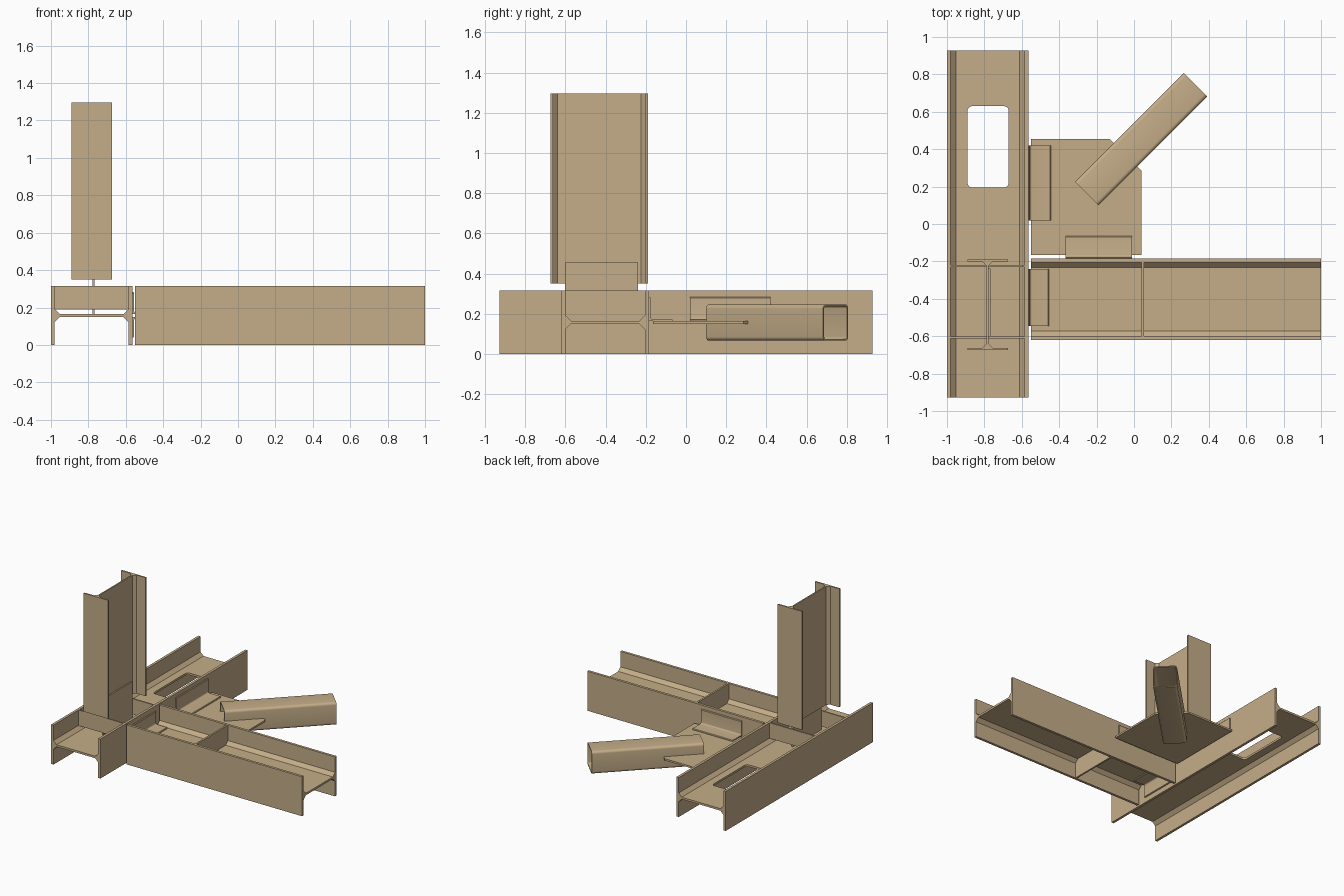
import bpy, bmesh, math
from mathutils import Matrix, Vector

if "Cube" in bpy.data.objects:
    bpy.data.objects.remove(bpy.data.objects["Cube"])

STEEL = bpy.data.materials.new("steel")
STEEL.diffuse_color = (0.56, 0.42, 0.25, 1)
STEEL.use_nodes = True
STEEL.node_tree.nodes["Principled BSDF"].inputs["Base Color"].default_value = STEEL.diffuse_color


def finish(name, bm, smooth=False):
    bmesh.ops.recalc_face_normals(bm, faces=bm.faces)
    me = bpy.data.meshes.new(name)
    bm.to_mesh(me)
    bm.free()
    me.materials.append(STEEL)
    ob = bpy.data.objects.new(name, me)
    bpy.context.collection.objects.link(ob)
    if smooth:
        bpy.ops.object.select_all(action='DESELECT')
        ob.select_set(True)
        bpy.context.view_layer.objects.active = ob
        bpy.ops.object.shade_smooth_by_angle(angle=math.radians(35))
    return ob


def extrude(name, pts, origin, u, v, w, length, smooth=False):
    """Extrude a 2D profile (axes u, v) along w from origin."""
    o, u, v, w = map(Vector, (origin, u, v, w))
    bm = bmesh.new()
    face = bm.faces.new([bm.verts.new(o + u * a + v * b) for a, b in pts])
    ext = bmesh.ops.extrude_face_region(bm, geom=[face])
    moved = [g for g in ext['geom'] if isinstance(g, bmesh.types.BMVert)]
    bmesh.ops.translate(bm, verts=moved, vec=w * length)
    return finish(name, bm, smooth)


def box(name, x, y, z):
    pts = [(x[0], y[0]), (x[1], y[0]), (x[1], y[1]), (x[0], y[1])]
    return extrude(name, pts, (0, 0, z[0]), X, Y, Z, z[1] - z[0])


def i_profile(d, b, tf, tw, r):
    """I section: depth along u, flange width along v, sloped root fillets."""
    q = [(d/2, b/2), (d/2 - tf, b/2), (d/2 - tf, tw/2 + r), (d/2 - tf - r, tw/2)]
    return (q + [(-a, c) for a, c in reversed(q)]
            + [(-a, -c) for a, c in q] + [(a, -c) for a, c in reversed(q)])


def rounded_rect(w, h, r, n=5):
    pts = []
    for k, (sx, sy) in enumerate([(1, 1), (-1, 1), (-1, -1), (1, -1)]):
        for i in range(n + 1):
            t = math.pi / 2 * (k + i / n)
            pts.append((sx*(w/2 - r) + r*math.cos(t), sy*(h/2 - r) + r*math.sin(t)))
    return pts


def l_profile(a, t, r):
    """Angle section with rounded root and toes."""
    arc = [(t + r - r*math.sin(k*math.pi/8), t + r - r*math.cos(k*math.pi/8)) for k in range(5)]
    c = t * 0.5
    return [(0, 0), (a, 0), (a, t - c), (a - c, t)] + arc + [(t, a - c), (t - c, a), (0, a)]


X, Y, Z = (1, 0, 0), (0, 1, 0), (0, 0, 1)
DOWN = (0, 0, -1)
MID = 0.157
beam = i_profile(0.435, 0.315, 0.02, 0.016, 0.027)

# Long beam along y, with a rounded opening in its web
long_beam = extrude("long_beam", beam, (-0.7825, -0.927, MID), X, Z, Y, 1.854)
cutter = extrude("opening_cutter", rounded_rect(0.22, 0.435, 0.025),
                 (-0.78, 0.4125, 0.1), X, Y, Z, 0.12)
cutter.hide_render = True
cutter.hide_viewport = True
cut = long_beam.modifiers.new("opening", 'BOOLEAN')
cut.operation = 'DIFFERENCE'
cut.solver = 'EXACT'
cut.object = cutter

# Side beam along x
extrude("side_beam", beam, (-0.55, -0.4025, MID), Y, Z, X, 1.55)

# Upright column
extrude("column", i_profile(0.485, 0.215, 0.012, 0.011, 0.022),
        (-0.7825, -0.432, 0.35), Y, X, Z, 0.945)

# Fin plate joining column web to the long beam
box("column_fin_plate", (-0.777, -0.767), (-0.602, -0.238), (0.163, 0.455))

# Stiffeners
for i, y in enumerate((-0.612, -0.229)):
    box(f"long_beam_stiffener_{i}", (-0.982, -0.583), (y, y + 0.011), (0.19, 0.3145))
for side, z in (("upper", (0.163, 0.3145)), ("lower", (0.0005, 0.151))):
    box(f"side_beam_stiffener_{side}", (0.04, 0.054), (-0.602, -0.203), z)

# Angle cleats
cleat = l_profile(0.12, 0.009, 0.01)
web_cleat = l_profile(0.11, 0.009, 0.01)
extrude("web_cleat_upper", web_cleat, (-0.565, -0.545, MID + 0.008), X, Z, Y, 0.305, True)
extrude("web_cleat_lower", web_cleat, (-0.565, -0.545, MID - 0.008), X, DOWN, Y, 0.305, True)
extrude("gusset_cleat_long_beam", cleat, (-0.565, 0.02, 0.164), X, Z, Y, 0.4, True)
extrude("gusset_cleat_side_beam", cleat, (-0.365, -0.185, 0.164), Y, Z, X, 0.355, True)

# Horizontal gusset plate with one clipped corner
extrude("gusset_plate", [(-0.55, -0.165), (0.04, -0.165), (0.04, 0.285), (-0.13, 0.455), (-0.55, 0.455)],
        (0, 0, 0.15), X, Y, Z, 0.014)

# Hollow brace at 45 degrees
bm = bmesh.new()
wall = 0.008
loops = []
for s in (0, 0.823):
    for inset in (0, wall):
        pts = rounded_rect(0.177 - 2*inset, 0.18 - 2*inset, 0.02 - inset)
        loops.append([bm.verts.new((s, a, b)) for a, b in pts])
o0, i0, o1, i1 = loops
n = len(o0)
for a, b in ((o0, o1), (i0, i1), (o0, i0), (o1, i1)):
    for k in range(n):
        m = (k + 1) % n
        bm.faces.new((a[k], a[m], b[m], b[k]))
bm.transform(Matrix.Translation((-0.2525, 0.1625, 0.156)) @ Matrix.Rotation(math.pi/4, 4, 'Z'))
finish("brace_tube", bm, True)
